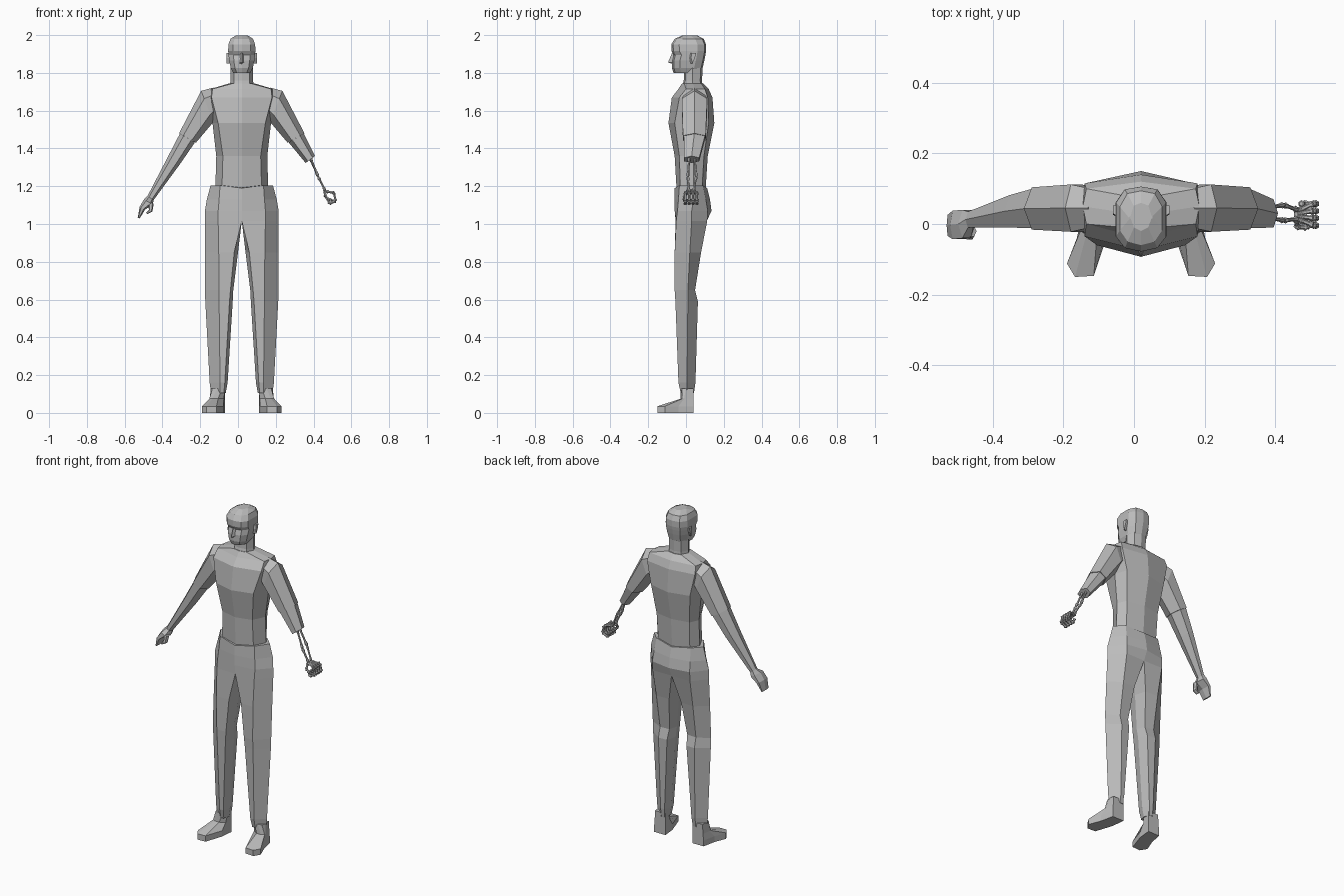
import bpy, bmesh, math
from mathutils import Vector

CX = 0.02  # body centre line
grey = bpy.data.materials.new("plain grey")
grey.diffuse_color = (0.5, 0.5, 0.5, 1)


def add_loft(bm, rings, caps=True):
    """Skin a list of rings; faces lying in the centre plane are left out."""
    vs = [[bm.verts.new(p) for p in r] for r in rings]
    n = len(rings[0])
    for a, b in zip(vs, vs[1:]):
        for i in range(n):
            q = (a[i], a[(i + 1) % n], b[(i + 1) % n], b[i])
            if any(abs(v.co.x) > 1e-5 for v in q):
                bm.faces.new(q)
    if caps:
        bm.faces.new(vs[0])
        bm.faces.new(vs[-1])


def finish(name, bm, shift=CX):
    bmesh.ops.remove_doubles(bm, verts=bm.verts, dist=1e-5)
    bmesh.ops.recalc_face_normals(bm, faces=bm.faces)
    bmesh.ops.translate(bm, verts=bm.verts, vec=(shift, 0, 0))
    me = bpy.data.meshes.new(name)
    bm.to_mesh(me)
    bm.free()
    me.materials.append(grey)
    ob = bpy.data.objects.new(name, me)
    bpy.context.collection.objects.link(ob)


def loft(name, rings, sides=(1,), shift=CX):
    bm = bmesh.new()
    for s in sides:
        add_loft(bm, [[(s * x, y, z) for x, y, z in r] for r in rings])
    finish(name, bm, shift)


def sym(half):
    return half + [(-x, y, z) for x, y, z in reversed(half[1:-1])]


# torso: z, front centre y, front corner x y, side x y, back corner x y, back centre y
torso = [
    (1.185, -.050, .105, -.030, .140, .040, .105, .085, .104),
    (1.360, -.060, .100, -.035, .135, .040, .110, .095, .115),
    (1.535, -.093, .125, -.060, .155, .045, .130, .120, .150),
    (1.670, -.075, .160, -.035, .170, .045, .160, .115, .140),
    (1.715, -.040, .155, .000, .165, .050, .155, .100, .120),
    (1.745, -.020, .045, -.010, .065, .035, .045, .080, .090)]
loft("shirt_torso", [sym([(0, f, z), (a, b, z), (c, d, z), (e, g, z), (0, h, z)])
                     for z, f, a, b, c, d, e, g, h in torso])

# trousers: z, inner x, inner corner x, crease x, outer x, front, front crease, outer, back crease, back y
legs = [
    (1.205, 0, 0, .115, .165, -.060, -.035, .040, .090, .112),
    (1.130, 0, 0, .120, .185, -.062, -.040, .040, .105, .127),
    (1.070, 0, 0, .125, .195, -.060, -.045, .030, .115, .135),
    (1.015, 0, 0, .125, .195, -.055, -.052, .030, .112, .110),
    (.850, .020, .040, .122, .195, -.058, -.060, .020, .080, .075),
    (.650, .045, .060, .120, .195, -.058, -.060, .010, .048, .045),
    (.590, .048, .065, .120, .193, -.056, -.056, .010, .063, .060),
    (.160, .075, .090, .115, .170, -.040, -.040, .005, .050, .048),
    (.105, .085, .095, .115, .163, -.028, -.028, .005, .042, .042)]
loft("trousers", [[(b, f, z - (.015 if i == 0 else 0)), (c, g, z), (d, h, z), (c, j, z),
                   (b, k, z - (.015 if i == 0 else 0)), (a, (f + k) / 2, z)]
                  for i, (z, a, b, c, d, f, g, h, j, k) in enumerate(legs)], (1, -1))

# feet
sole = [(.09, .04), (.165, .04), (.182, -.04), (.21, -.112), (.187, -.15), (.134, -.147), (.098, -.04)]
instep = [(.09, .04), (.162, .04), (.170, -.01), (.172, -.02), (.155, -.03), (.125, -.03), (.095, -.01)]
ankle = [(.09, .04), (.158, .04), (.164, .00), (.155, -.022), (.13, -.026), (.105, -.024), (.088, .0)]
loft("feet", [[(x, y, 0) for x, y in sole], [(x, y, .035) for x, y in sole],
              [(x, y, .075) for x, y in instep], [(x, y, .13) for x, y in ankle]], (1, -1))

# neck
loft("neck", [sym([(0, f, z), (.04, f + .008, z), (w, .035, z), (.04, b - .01, z), (0, b, z)])
              for z, f, w, b in [(1.72, -.022, .064, .088), (1.76, -.012, .060, .085), (1.83, -.010, .060, .088)]])

# head: z, front y, face half width, half width, back y
head = [
    (1.800, -.066, .026, .045, .070), (1.825, -.074, .036, .058, .088),
    (1.865, -.074, .042, .067, .097), (1.895, -.066, .044, .070, .103),
    (1.915, -.077, .046, .072, .106), (1.950, -.078, .046, .071, .106),
    (1.980, -.060, .038, .060, .094), (1.998, -.020, .020, .032, .060)]
loft("head", [sym([(0, f, z), (c, f + .010, z), (w, f + .042, z), (w, b - .045, z),
                   (w * .65, b - .008, z), (0, b, z)]) for z, f, c, w, b in head])
loft("nose", [sym([(0, f, z), (w, -.066, z), (0, -.060, z)])
              for z, f, w in [(1.848, -.074, .014), (1.856, -.095, .013), (1.905, -.074, .007)]])
loft("ears", [[(.062, y0, z), (.080, y0 + .012, z), (.080, y1, z), (.062, y1, z)]
              for z, y0, y1 in [(1.850, .022, .034), (1.880, .015, .048), (1.905, .018, .052)]], (1, -1))


def arm_ring(ox, oz, ix, iz, f, b):
    """Six-sided section between an outer and an inner edge point."""
    pts = [(0, (f + b) / 2), (.25, f), (.75, f), (1, (f + b) / 2), (.75, b), (.25, b)]
    return [(ox + (ix - ox) * t, y, oz + (iz - oz) * t) for t, y in pts]


# arms
elbow = arm_ring(.328, 1.478, .248, 1.432, -.012, .100)
stump = arm_ring(.388, 1.360, .338, 1.323, -.010, .070)
loft("sleeves", [arm_ring(.150, 1.722, .125, 1.58, -.010, .100),
                 arm_ring(.215, 1.705, .150, 1.54, -.022, .112),
                 arm_ring(.332, 1.480, .243, 1.43, -.016, .104)], (1, -1))
loft("cut_forearm", [elbow, stump])
wrist = arm_ring(.498, 1.150, .468, 1.125, -.010, .035)
loft("whole_forearm", [elbow, arm_ring(.388, 1.362, .325, 1.320, -.010, .082), wrist], (-1,))
loft("whole_hand", [wrist, arm_ring(.518, 1.130, .470, 1.103, -.040, .040),
                    arm_ring(.541, 1.090, .512, 1.076, -.043, .038),
                    arm_ring(.551, 1.032, .540, 1.030, -.034, .026)], (-1,))
loft("thumb", [arm_ring(.495, 1.120, .466, 1.108, -.036, -.006),
               arm_ring(.492, 1.075, .473, 1.066, -.044, -.018),
               arm_ring(.508, 1.060, .500, 1.052, -.042, -.022)], (-1,))


def add_bone(bm, a, b, r):
    """A six-sided bone with thicker ends."""
    a, b = Vector(a), Vector(b)
    q = (b - a).to_track_quat('Z', 'Y')
    rings = []
    for t, k in [(0, .7), (.1, 1.2), (.3, .75), (.7, .75), (.9, 1.2), (1, .7)]:
        rings.append([tuple(a.lerp(b, t) + q @ Vector((r * k * math.cos(i * math.pi / 3),
                      r * k * math.sin(i * math.pi / 3), 0))) for i in range(6)])
    add_loft(bm, rings)


def bone_chain(bm, pts, r):
    for a, b in zip(pts, pts[1:]):
        add_bone(bm, a, b, r)


# bare forearm bones
bm = bmesh.new()
bone_chain(bm, [(.375, .045, 1.36), (.425, .054, 1.25), (.462, .040, 1.175)], .0075)
bone_chain(bm, [(.380, .018, 1.36), (.425, .010, 1.25), (.462, .014, 1.175)], .0075)
finish("forearm_bones", bm, 0)

# closed hand of bones
bm = bmesh.new()
for i in range(4):
    y = -.004 + i * .0205
    w = .012 + i * .0095
    add_bone(bm, (.457, w, 1.178), (.472, w, 1.168), .010)
    bone_chain(bm, [(.470, w, 1.172), (.508, y, 1.165), (.517, y, 1.122),
                    (.484, y, 1.106), (.474, y, 1.134)], .0085)
bone_chain(bm, [(.460, .010, 1.170), (.462, -.008, 1.145), (.488, -.010, 1.128), (.505, .004, 1.120)], .0085)
finish("hand_bones", bm, 0)
